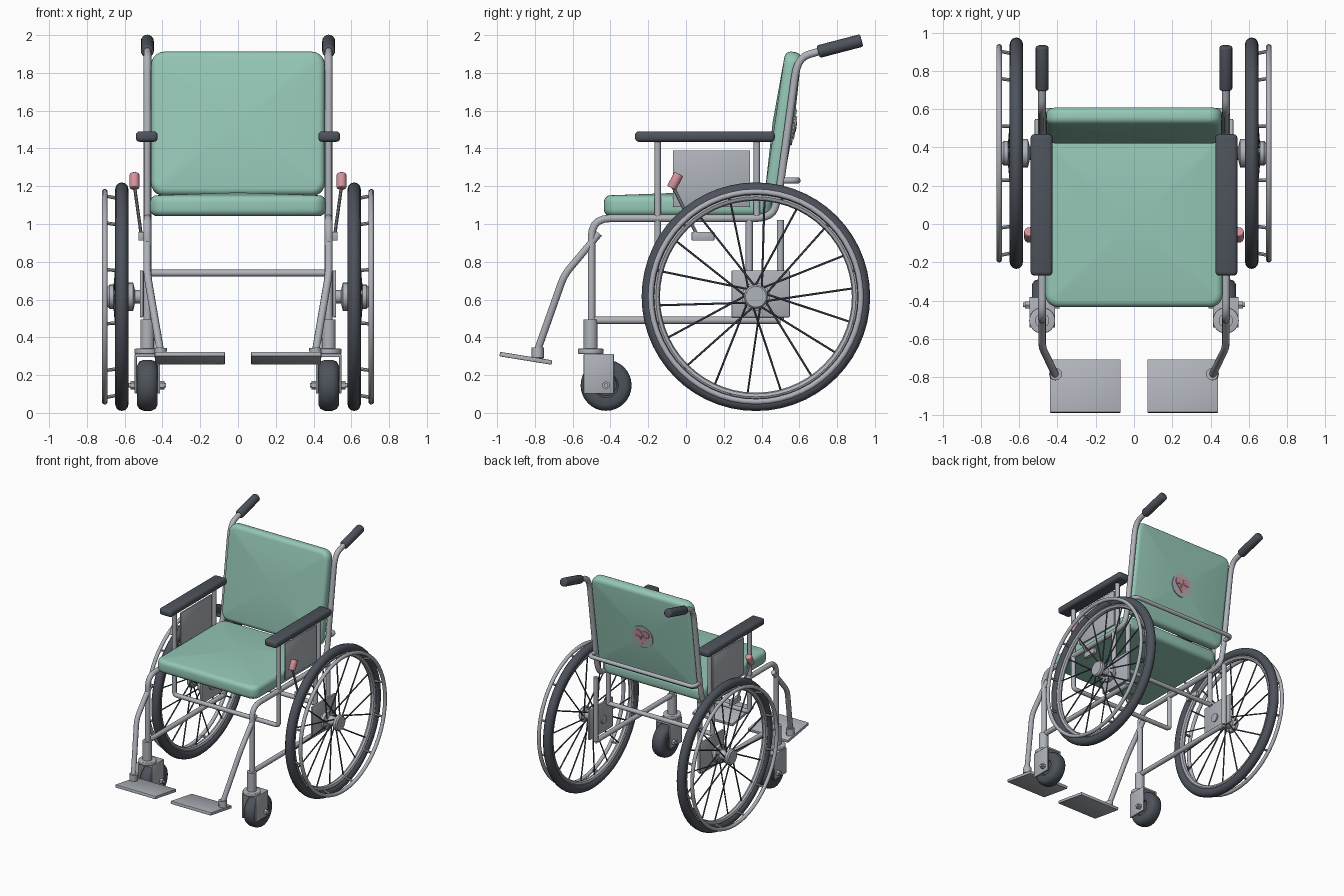
import bpy, bmesh, math
from mathutils import Matrix, Vector

cube = bpy.data.objects.get("Cube")
if cube:
    bpy.data.objects.remove(cube, do_unlink=True)


def material(name, rgb):
    m = bpy.data.materials.new(name)
    m.use_nodes = True
    m.diffuse_color = (*rgb, 1)
    m.node_tree.nodes["Principled BSDF"].inputs["Base Color"].default_value = (*rgb, 1)
    return m


GREEN = material("green_upholstery", (0.30, 0.57, 0.47))
METAL = material("grey_metal", (0.43, 0.45, 0.49))
DARK = material("dark_rubber", (0.075, 0.085, 0.105))
PINK = material("pink_plastic", (0.66, 0.29, 0.33))


def finish(name, bm, mat, mirror=True):
    """Smooth shading with sharp corners, and optional left/right mirroring."""
    bmesh.ops.recalc_face_normals(bm, faces=bm.faces)
    for f in bm.faces:
        f.smooth = True
    for e in bm.edges:
        e.smooth = e.calc_face_angle(0) < math.radians(40)
    mesh = bpy.data.meshes.new(name)
    bm.to_mesh(mesh)
    bm.free()
    mesh.materials.append(mat)
    ob = bpy.data.objects.new(name, mesh)
    bpy.context.collection.objects.link(ob)
    if mirror:
        mod = ob.modifiers.new("Mirror", 'MIRROR')
        mod.use_mirror_merge = False
    return ob


def box(name, centre, size, mat, bevel=0.005, tilt=0.0, segments=2):
    bm = bmesh.new()
    bmesh.ops.create_cube(bm, size=1, matrix=Matrix.Diagonal((*size, 1)))
    bmesh.ops.bevel(bm, geom=bm.edges[:], offset=bevel, segments=segments,
                    profile=0.5, affect='EDGES')
    bm.transform(Matrix.Translation(centre) @ Matrix.Rotation(tilt, 4, 'X'))
    return finish(name, bm, mat)


def add_rod(bm, a, b, r, sides):
    a, b = Vector(a), Vector(b)
    d = b - a
    m = Matrix.Translation((a + b) / 2) @ d.to_track_quat('Z', 'Y').to_matrix().to_4x4()
    bmesh.ops.create_cone(bm, cap_ends=True, segments=sides, radius1=r, radius2=r,
                          depth=d.length, matrix=m)


def rods(name, pairs, r, mat, sides=12, mirror=True, bevel=0):
    bm = bmesh.new()
    for a, b in pairs:
        add_rod(bm, a, b, r, sides)
    if bevel:
        rims = [e for e in bm.edges if e.calc_face_angle(0) > 1]
        bmesh.ops.bevel(bm, geom=rims, offset=bevel, segments=3, profile=0.5, affect='EDGES')
    return finish(name, bm, mat, mirror)


def tube(name, points, r, mat, bend=0.07, mirror=True):
    """Round tube along a path whose corners are rounded by the bend length."""
    pts = [Vector(p) for p in points]
    path = [pts[0]]
    for p, q, s in zip(pts, pts[1:], pts[2:]):
        a = q + (p - q).normalized() * min(bend, (p - q).length * 0.45)
        b = q + (s - q).normalized() * min(bend, (s - q).length * 0.45)
        for i in range(6):
            t = i / 5
            path.append(a * (1 - t) ** 2 + q * 2 * t * (1 - t) + b * t * t)
    path.append(pts[-1])
    cu = bpy.data.curves.new(name, 'CURVE')
    cu.dimensions = '3D'
    cu.bevel_depth, cu.bevel_resolution, cu.use_fill_caps = r, 3, True
    sp = cu.splines.new('POLY')
    sp.points.add(len(path) - 1)
    for pt, co in zip(sp.points, path):
        pt.co = (*co, 1)
    tmp = bpy.data.objects.new("path", cu)
    bpy.context.collection.objects.link(tmp)
    dg = bpy.context.evaluated_depsgraph_get()
    mesh = bpy.data.meshes.new_from_object(tmp.evaluated_get(dg))
    bm = bmesh.new()
    bm.from_mesh(mesh)
    bmesh.ops.remove_doubles(bm, verts=bm.verts, dist=1e-5)
    bpy.data.objects.remove(tmp)
    bpy.data.curves.remove(cu)
    bpy.data.meshes.remove(mesh)
    return finish(name, bm, mat, mirror)


def lathe(name, profile, cy, cz, mat, steps=32, closed=False):
    """Spin (radius, x) points about the sideways axis through (cy, cz)."""
    bm = bmesh.new()
    vs = [bm.verts.new((x, cy, cz + r)) for r, x in profile]
    es = [bm.edges.new(p) for p in zip(vs, vs[1:])]
    if closed:
        es.append(bm.edges.new((vs[-1], vs[0])))
    bmesh.ops.spin(bm, geom=vs + es, cent=(0, cy, cz), axis=(1, 0, 0),
                   angle=math.tau, steps=steps)
    bmesh.ops.remove_doubles(bm, verts=bm.verts, dist=1e-5)
    return finish(name, bm, mat)


def ring(radius, x, r_half, x_half, n=12):
    return [(radius + r_half * math.cos(i * math.tau / n),
             x + x_half * math.sin(i * math.tau / n)) for i in range(n)]


def cushion(name, size, matrix, dome, both):
    """Padded slab with rounded corners, soft rims and domed faces."""
    bm = bmesh.new()
    bmesh.ops.create_cube(bm, size=1, matrix=Matrix.Diagonal((*size, 1)))
    corners = [e for e in bm.edges if abs(e.verts[0].co.z - e.verts[1].co.z) > 0.01]
    bmesh.ops.bevel(bm, geom=corners, offset=0.07, segments=5, profile=0.5, affect='EDGES')
    rims = [e for e in bm.edges if abs(e.verts[0].co.z - e.verts[1].co.z) < 0.001]
    bmesh.ops.bevel(bm, geom=rims, offset=0.035, segments=4, profile=0.5, affect='EDGES')
    bm.normal_update()
    flat = [f for f in bm.faces if len(f.verts) > 4 and (both or f.normal.z > 0)]
    bmesh.ops.poke(bm, faces=flat, offset=dome)
    bm.transform(matrix)
    return finish(name, bm, GREEN, False)


# Upholstery
lean = Matrix.Translation((0, 0.515, 1.53)) @ Matrix.Rotation(-0.144, 4, 'X')
upright = lean @ Matrix.Rotation(math.pi / 2, 4, 'X')
cushion("seat", (0.93, 0.89, 0.11), Matrix.Translation((0, 0.01, 1.097)), 0.015, False)
cushion("backrest", (0.92, 0.77, 0.09), upright, 0.012, True)

# Side frames: front leg, seat rail and back post in one bent tube
X = 0.48
tube("main_frame", [(X, -0.5, 0.45), (X, -0.5, 1.03), (X, 0.45, 1.03), (X, 0.49, 1.14),
                    (X, 0.59, 1.88), (X, 0.72, 1.918)], 0.021, METAL, 0.1)
rods("push_handles", [((X, 0.70, 1.912), (X, 0.93, 1.972))], 0.034, DARK, 16, bevel=0.01)
rods("lower_rails", [((X, -0.5, 0.49), (X, 0.5, 0.49))], 0.02, METAL)
rods("rear_uprights", [((X, 0.5, 0.49), (X, 0.5, 1.02)), ((X, 0.335, 0.74), (X, 0.335, 1.03))],
     0.019, METAL)
tube("under_seat_brace", [(X, -0.15, 1.03), (X, -0.15, 0.74), (-X, -0.15, 0.74),
                          (-X, -0.15, 1.03)], 0.018, METAL, 0.03, False)
rods("rear_brace", [((-X, 0.335, 0.74), (X, 0.335, 0.74))], 0.018, METAL, mirror=False)
tube("back_brace", [(X, 0.5, 1.23), (X, 0.59, 1.23), (-X, 0.59, 1.23), (-X, 0.5, 1.23)],
     0.017, METAL, 0.04, False)
box("axle_plates", (0.51, 0.395, 0.63), (0.02, 0.31, 0.25), METAL, 0.008)

# Armrests and side guards
rods("armrest_posts", [((X, y, 1.03), (X, y, 1.45)) for y in (-0.15, 0.375)], 0.018, METAL)
box("armrests", (0.483, 0.1, 1.463), (0.115, 0.74, 0.056), DARK, 0.02, segments=3)
box("side_guards", (X, 0.135, 1.24), (0.014, 0.41, 0.3), METAL, 0.004)

# Footrests
tube("footrest_hangers", [(X, -0.46, 0.95), (X, -0.645, 0.73), (0.41, -0.79, 0.32)],
     0.02, METAL, 0.05)
rods("footrest_sockets", [((0.412, -0.785, 0.29), (0.408, -0.785, 0.345))], 0.032, METAL)
box("footplates", (0.255, -0.848, 0.289), (0.37, 0.28, 0.024), METAL, 0.004, -0.16)

# Front casters
CY, CZ = -0.423, 0.146
half = [(0, 0.04), (0.055, 0.04), (0.065, 0.052), (0.105, 0.054), (0.125, 0.043), (0.135, 0.02)]
lathe("caster_wheels", [(r, X + x) for r, x in half] + [(r, X - x) for r, x in half[::-1]],
      CY, CZ, DARK)
for side, dx in (("outer", 0.061), ("inner", -0.061)):
    box("caster_fork_" + side, (X + dx, -0.462, 0.207), (0.012, 0.16, 0.21), METAL, 0.004)
box("caster_fork_top", (X, -0.462, 0.304), (0.13, 0.16, 0.016), METAL, 0.004)
rods("caster_swivels", [((X, -0.505, 0.312), (X, -0.505, 0.34))], 0.068, METAL, 24, bevel=0.006)
rods("caster_housings", [((X, -0.505, 0.33), (X, -0.505, 0.495))], 0.037, METAL, 16)
rods("caster_axles", [((X - 0.1, CY, CZ), (X + 0.1, CY, CZ))], 0.012, METAL)
rods("caster_nuts", [((X + s * 0.06, CY, CZ), (X + s * 0.09, CY, CZ)) for s in (-1, 1)],
     0.022, METAL, 6)

# Rear wheels
WY, WZ, WX = 0.37, 0.615, 0.615


def on_wheel(r, angle, x):
    return (x, WY + r * math.cos(angle), WZ + r * math.sin(angle))


lathe("tyres", ring(0.569, WX, 0.036, 0.035), WY, WZ, DARK, 56, True)
lathe("rims", ring(0.53, WX, 0.022, 0.022, 8), WY, WZ, METAL, 56, True)
lathe("push_rims", ring(0.556, 0.705, 0.015, 0.015, 10), WY, WZ, METAL, 56, True)
lathe("hubs", [(0, 0.69), (0.055, 0.69), (0.064, 0.68), (0.064, 0.66), (0.038, 0.65),
               (0.038, 0.59), (0.075, 0.58), (0.075, 0.555), (0.035, 0.545), (0.035, 0.49),
               (0, 0.49)], WY, WZ, METAL, 20)
spokes, pegs = [], []
for i in range(18):
    a = (i + 0.25) * math.tau / 18
    turn = 0.6 if i % 2 else -0.6
    spokes.append((on_wheel(0.05, a + turn, 0.585 if i % 2 else 0.655), on_wheel(0.525, a, WX)))
for i in range(12):
    a = (i + 0.5) * math.tau / 12
    pegs.append((on_wheel(0.535, a, WX), on_wheel(0.553, a, 0.705)))
rods("spokes", spokes, 0.0055, DARK, 6)
rods("push_rim_pegs", pegs, 0.009, METAL, 8)

# Parking brakes
rods("brake_grips", [((0.548, -0.077, 1.19), (0.548, -0.038, 1.265))], 0.026, PINK, 12, bevel=0.006)
rods("brake_levers", [((0.548, -0.07, 1.2), (0.512, 0.06, 0.94))], 0.009, METAL, 8)
box("brake_brackets", (0.512, 0.09, 0.935), (0.03, 0.12, 0.045), METAL, 0.004)

# Round badge with a heart on the back of the backrest
badge = lean @ Matrix.Translation((0, 0.052, -0.01))
rods("badge_disc", [(badge @ Vector((0, 0, 0)), badge @ Vector((0, 0.009, 0)))], 0.095,
     METAL, 32, False)
bm = bmesh.new()
outline = []
for i in range(40):
    t = i * math.tau / 40
    h = 13 * math.cos(t) - 5 * math.cos(2 * t) - 2 * math.cos(3 * t) - math.cos(4 * t)
    outline.append(bm.verts.new((0.0042 * 16 * math.sin(t) ** 3, 0.008, 0.0042 * (h + 2))))
face = bm.faces.new(outline)
lift = bmesh.ops.extrude_face_region(bm, geom=[face])["geom"]
bmesh.ops.translate(bm, vec=(0, 0.008, 0), verts=[v for v in lift if isinstance(v, bmesh.types.BMVert)])
bm.transform(badge)
finish("badge_heart", bm, PINK, False)
zigzag = [(-0.055, 0), (-0.02, 0), (-0.008, 0.025), (0.012, -0.025), (0.022, 0), (0.055, 0)]
tube("badge_line", [badge @ Vector((x, 0.016, z + 0.005)) for x, z in zigzag], 0.004, METAL, 0.002, False)
